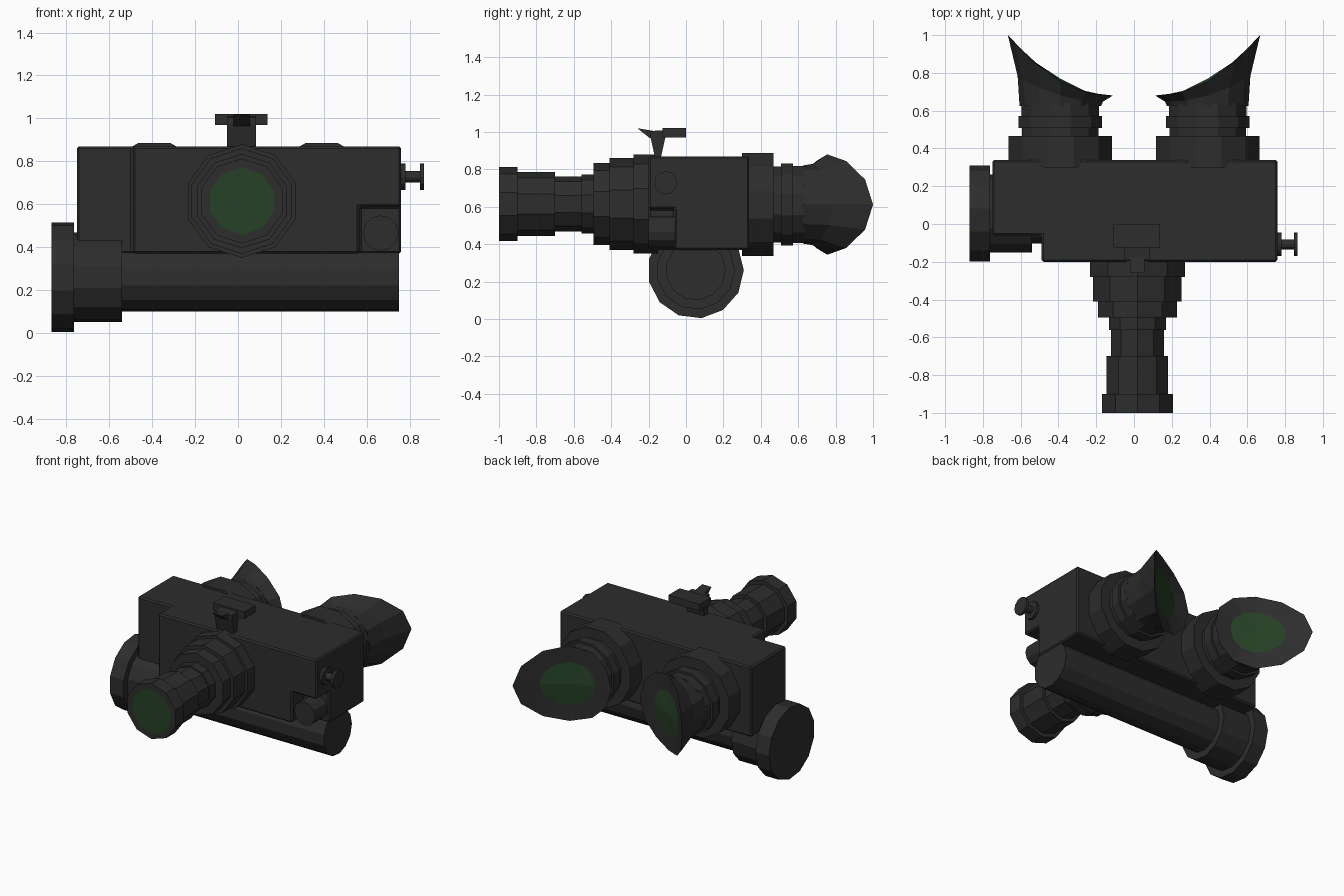
import bpy, bmesh, math
from mathutils import Vector

if "Cube" in bpy.data.objects:
    bpy.data.objects.remove(bpy.data.objects["Cube"])


def material(name, rgb):
    m = bpy.data.materials.new(name)
    m.diffuse_color = (*rgb, 1)
    m.use_nodes = True
    m.node_tree.nodes["Principled BSDF"].inputs["Base Color"].default_value = m.diffuse_color
    return m


BLACK = material("dark_grey_housing", (0.026, 0.026, 0.026))
GREEN = material("green_lens", (0.019, 0.052, 0.019))


def finish(bm, name):
    bmesh.ops.recalc_face_normals(bm, faces=bm.faces)
    me = bpy.data.meshes.new(name)
    bm.to_mesh(me)
    bm.free()
    me.materials.append(BLACK)
    me.materials.append(GREEN)
    ob = bpy.data.objects.new(name, me)
    bpy.context.collection.objects.link(ob)
    return ob


def skin(name, rings, lens_end=False):
    """Join rings of points with quads and close both ends."""
    bm = bmesh.new()
    vs = [[bm.verts.new(p) for p in ring] for ring in rings]
    n = len(vs[0])
    for a, b in zip(vs, vs[1:]):
        for i in range(n):
            j = (i + 1) % n
            bm.faces.new((a[i], a[j], b[j], b[i]))
    bm.faces.new(vs[0])
    # the last end is a fan so that a curved lens stays well defined
    centre = sum((v.co for v in vs[-1]), Vector()) / n
    c = bm.verts.new(centre)
    for i in range(n):
        f = bm.faces.new((vs[-1][i], vs[-1][(i + 1) % n], c))
        f.material_index = int(lens_end)
    return finish(bm, name)


def ring(axis, t, r, n, phase, c):
    """Polygon of n sides around the x or y axis; c is the centre across it."""
    pts = []
    for i in range(n):
        a = phase + math.tau * i / n
        u, z = c[0] + r * math.cos(a), c[1] + r * math.sin(a)
        pts.append((t, u, z) if axis == 'x' else (u, t, z))
    return pts


def lathe(name, axis, profile, n, phase, c, lens_end=False):
    return skin(name, [ring(axis, t, r, n, phase, c) for t, r in profile], lens_end)


def steps(*parts):
    """Stepped profile from (start, end, radius) sections."""
    return [(t, r) for a, b, r in parts for t in (a, b)]


def prism(name, pts, lo, hi, axis):
    """Extrude an outline along x (points y,z) or z (points x,y)."""
    bm = bmesh.new()
    rows = [[bm.verts.new((h, *p) if axis == 'x' else (*p, h)) for p in pts]
            for h in (lo, hi)]
    n = len(pts)
    for i in range(n):
        j = (i + 1) % n
        bm.faces.new((rows[0][i], rows[0][j], rows[1][j], rows[1][i]))
    for r in rows:
        bm.faces.new(r)
    return finish(bm, name)


def rect(a0, b0, a1, b1):
    return [(a0, b0), (a1, b0), (a1, b1), (a0, b1)]


# Main housing: stepped plan, notch in the lower right front corner
body = prism("main_housing", [(-0.75, -0.06), (-0.49, -0.06), (-0.49, -0.2),
                              (0.76, -0.2), (0.76, 0.338), (-0.75, 0.338)],
             0.37, 0.87, 'z')
cutter = prism("housing_notch_cutter", rect(0.565, -0.3, 0.9, -0.06), 0.3, 0.59, 'z')
cutter.hide_render = True
cutter.hide_viewport = True
cutter.display_type = 'WIRE'
cut = body.modifiers.new("notch", 'BOOLEAN')
cut.object, cut.operation, cut.solver = cutter, 'DIFFERENCE', 'EXACT'
bev = body.modifiers.new("edges", 'BEVEL')
bev.width, bev.segments, bev.limit_method = 0.01, 1, 'ANGLE'

# Switch knob inside the notch
lathe("switch_knob", 'y', [(-0.2, 0.083), (-0.05, 0.083)], 12, 0, (0.665, 0.465))

# Battery tube with collar and end cap
lathe("battery_tube", 'x', steps((-0.87, -0.763, 0.257), (-0.763, -0.54, 0.21),
                                 (-0.54, 0.75, 0.16)), 13, 0, (0.052, 0.26))

# Front objective, stepped, with flush green lens
lathe("objective", 'y', steps((-0.15, -0.28, 0.265), (-0.28, -0.41, 0.246),
                              (-0.41, -0.495, 0.22), (-0.495, -0.56, 0.158),
                              (-0.56, -0.7, 0.147), (-0.7, -0.9, 0.171),
                              (-0.9, -1.0, 0.198)) + [(-1.0, 0.157)],
      10, math.pi / 2, (0.018, 0.615), lens_end=True)


# Eyepieces with flared, slanted eyecups
def rim_y(u):
    return 0.755 + 0.16 * u + 0.085 * u * u


def cup_ring(cx, side, r, t, scale=1.0):
    """Ring between the cup base (t=0) and the slanted rim (t=1)."""
    pts = []
    for i in range(12):
        a = math.tau * i / 12
        u = math.cos(a)
        y = 0.625 + (rim_y(u * scale) - 0.625) * t
        pts.append((cx + side * r * u, y, 0.612 + r * 0.965 * math.sin(a)))
    return pts


for side, label in ((-1, "left"), (1, "right")):
    cx = 0.39 * side
    lathe(label + "_eyepiece", 'y',
          steps((0.3, 0.467, 0.284), (0.467, 0.508, 0.21),
                (0.508, 0.573, 0.228), (0.573, 0.64, 0.212)),
          12, math.pi / 12, (cx, 0.612))
    skin(label + "_eyecup", [cup_ring(cx, side, 0.216, 0),
                             cup_ring(cx, side, 0.226, 0.42),
                             cup_ring(cx, side, 0.278, 1),
                             cup_ring(cx, side, 0.158, 1, 0.57)], lens_end=True)

# Head mount shoe on top
prism("mount_post", [(-0.165, 0.86), (-0.135, 0.86), (-0.11, 0.972),
                     (-0.11, 1.01), (-0.19, 1.005), (-0.19, 0.972)], -0.052, 0.085, 'x')
prism("mount_claw", [(-0.17, 0.955), (-0.17, 1.005), (-0.26, 1.02), (-0.2, 0.972)],
      -0.02, 0.055, 'x')
prism("mount_bar", rect(-0.125, 0.97, 0.0, 1.02), -0.108, 0.138, 'x')

# Side knob
lathe("side_knob", 'x', steps((0.75, 0.78, 0.062), (0.78, 0.847, 0.026),
                              (0.847, 0.866, 0.062)), 12, 0, (-0.108, 0.728))
